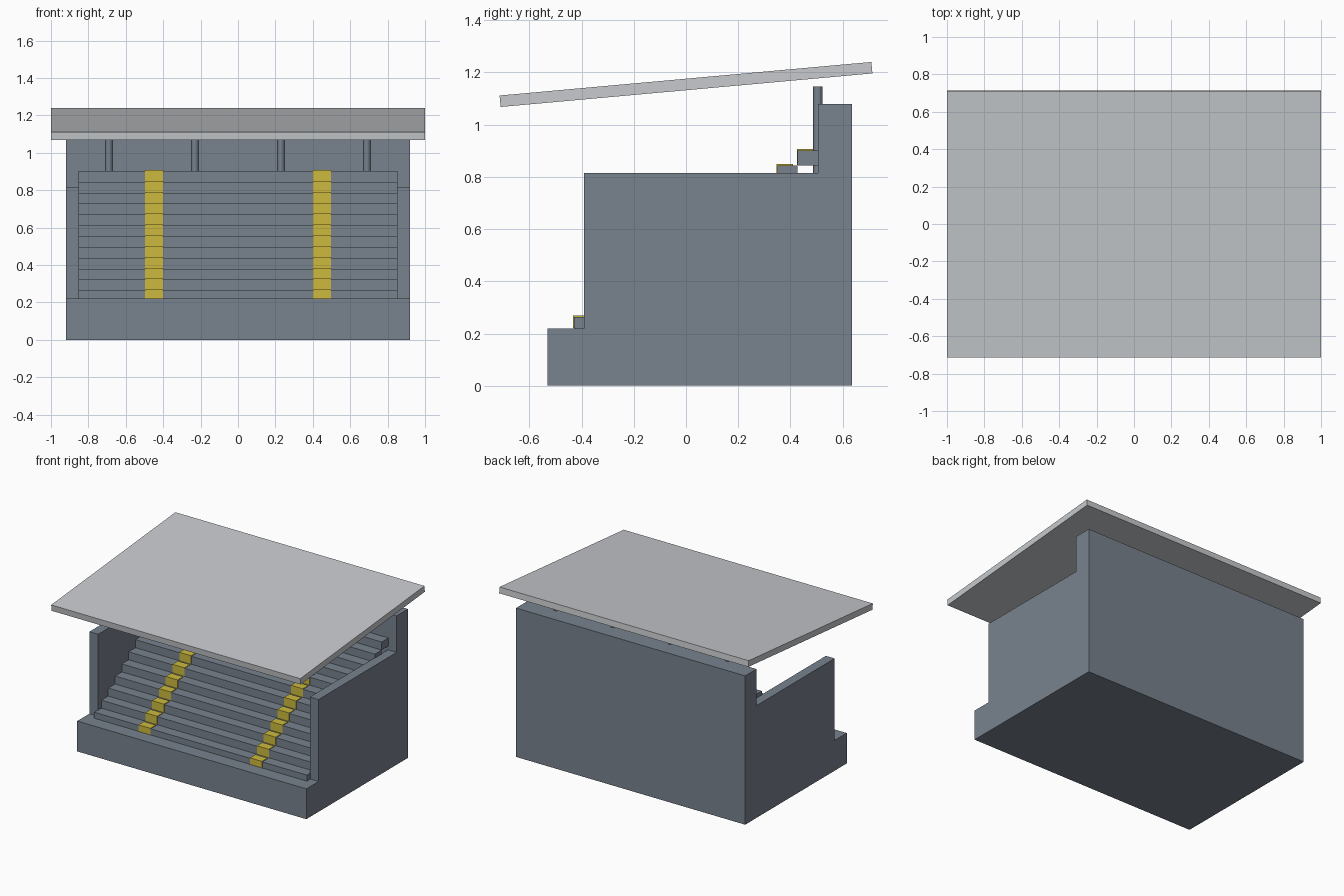
import bpy
import bmesh
from mathutils import Matrix

cube = bpy.data.objects.get("Cube")
if cube:
    bpy.data.objects.remove(cube, do_unlink=True)


def make_material(name, color):
    mat = bpy.data.materials.new(name)
    mat.use_nodes = True
    mat.diffuse_color = (*color, 1)
    bsdf = next(n for n in mat.node_tree.nodes if n.type == 'BSDF_PRINCIPLED')
    bsdf.inputs["Base Color"].default_value = (*color, 1)
    return mat


CONCRETE = make_material("slate grey concrete", (0.188, 0.223, 0.27))
ROOF = make_material("pale grey roof", (0.57, 0.59, 0.61))
YELLOW = make_material("aisle yellow", (0.61, 0.49, 0.048))


def finish(bm, name, mat):
    bmesh.ops.recalc_face_normals(bm, faces=bm.faces)
    mesh = bpy.data.meshes.new(name)
    bm.to_mesh(mesh)
    bm.free()
    mesh.materials.append(mat)
    obj = bpy.data.objects.new(name, mesh)
    bpy.context.collection.objects.link(obj)
    return obj


def add_box(bm, x, y, z):
    """Box from (min, max) pairs on each axis."""
    size = [b - a for a, b in (x, y, z)]
    mid = [(a + b) / 2 for a, b in (x, y, z)]
    matrix = Matrix.Translation(mid) @ Matrix.Diagonal((*size, 1))
    bmesh.ops.create_cube(bm, size=1, matrix=matrix)


HALF_WIDTH = 0.92
FLOOR = 0.22
WALL_FRONT, WALL_TOP = -0.39, 0.815
BACK_FRONT, BACK, BACK_TOP = 0.505, 0.635, 1.08

# Stand shell: side outline extruded across the width
bm = bmesh.new()
outline = [(-0.53, 0), (BACK, 0), (BACK, BACK_TOP), (BACK_FRONT, BACK_TOP),
           (BACK_FRONT, WALL_TOP), (WALL_FRONT, WALL_TOP),
           (WALL_FRONT, FLOOR), (-0.53, FLOOR)]
side = bm.faces.new([bm.verts.new((-HALF_WIDTH, y, z)) for y, z in outline])
extruded = bmesh.ops.extrude_face_region(bm, geom=[side], use_keep_orig=True)["geom"]
bmesh.ops.translate(bm, vec=(2 * HALF_WIDTH, 0, 0),
                    verts=[v for v in extruded if isinstance(v, bmesh.types.BMVert)])
shell = finish(bm, "stand_shell", CONCRETE)

# Hollow out the seating bay between the side walls
bm = bmesh.new()
add_box(bm, (-0.85, 0.85), (-0.45, BACK_FRONT), (FLOOR, 1))
cutter = finish(bm, "bay_cutter", CONCRETE)
cutter.hide_render = True
cut = shell.modifiers.new("bay", 'BOOLEAN')
cut.operation = 'DIFFERENCE'
cut.solver = 'EXACT'
cut.object = cutter
bpy.context.view_layer.objects.active = shell
bpy.ops.object.modifier_apply(modifier=cut.name)
bpy.data.objects.remove(cutter, do_unlink=True)

# Seating steps with yellow aisle treads
STEPS, RISE, RUN = 12, 0.058, 0.078
steps, aisles = bmesh.new(), bmesh.new()
for i in range(STEPS):
    y = -0.43 + i * RUN
    top = 0.264 + i * RISE
    bottom = max(FLOOR, top - RISE)
    add_box(steps, (-0.854, 0.854), (y, y + RUN), (bottom, top))
    for x in (-0.448, 0.448):
        add_box(aisles, (x - 0.048, x + 0.048), (y - 0.003, y + 0.06),
                (bottom + 0.001, top + 0.005))
finish(steps, "seating_steps", CONCRETE)
finish(aisles, "aisle_treads", YELLOW)

# Row of posts along the back wall
bm = bmesh.new()
post_top = 1.147
for x in (-0.69, -0.23, 0.23, 0.69):
    bmesh.ops.create_cone(
        bm, cap_ends=True, segments=12, radius1=0.018, radius2=0.018,
        depth=post_top - FLOOR,
        matrix=Matrix.Translation((x, BACK_FRONT, (post_top + FLOOR) / 2)))
finish(bm, "roof_posts", CONCRETE)

# Tilted flat roof
bm = bmesh.new()
add_box(bm, (-1, 1), (-0.715, 0.715), (-0.022, 0.022))
roof = finish(bm, "roof", ROOF)
roof.location = (0, 0, 1.154)
roof.rotation_euler.x = 0.09
